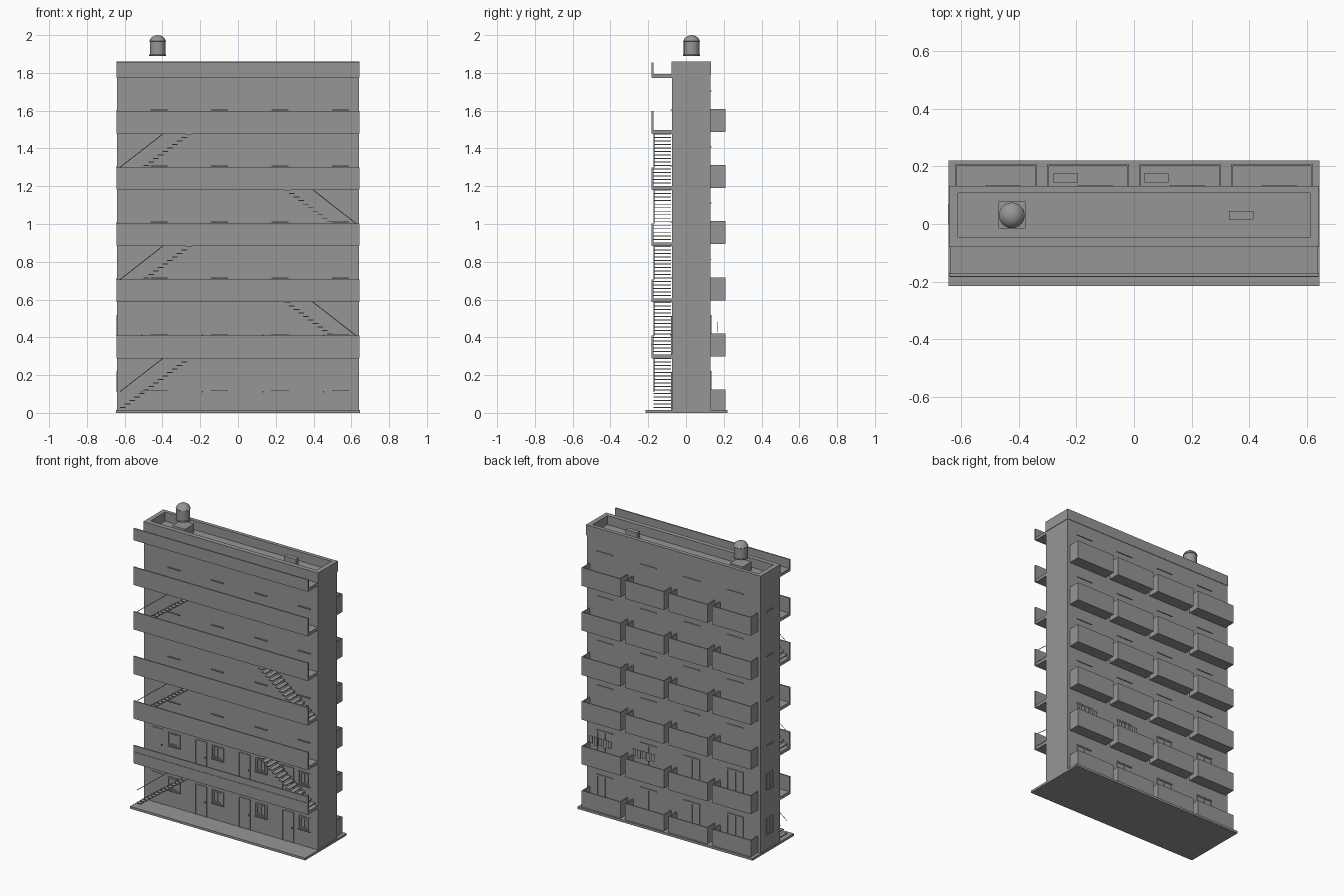
import bpy, bmesh, math

if "Cube" in bpy.data.objects:
    bpy.data.objects.remove(bpy.data.objects["Cube"], do_unlink=True)

grey = bpy.data.materials.new("plain_grey")
grey.use_nodes = True
COLOUR = (0.3, 0.305, 0.3, 1)
grey.diffuse_color = COLOUR
grey.node_tree.nodes["Principled BSDF"].inputs["Base Color"].default_value = COLOUR


def finish(name, bm):
    mesh = bpy.data.meshes.new(name)
    bm.to_mesh(mesh)
    bm.free()
    mesh.materials.append(grey)
    obj = bpy.data.objects.new(name, mesh)
    bpy.context.collection.objects.link(obj)
    return obj


def add_box(bm, x0, x1, y0, y1, z0, z1):
    verts = bmesh.ops.create_cube(bm, size=1)["verts"]
    for v in verts:
        v.co = (x1 if v.co.x > 0 else x0, y1 if v.co.y > 0 else y0, z1 if v.co.z > 0 else z0)


def boxes(name, items):
    bm = bmesh.new()
    for item in items:
        add_box(bm, *item)
    return finish(name, bm)


def wall_frame(x0, x1, y, z0, z1, bars, t=0.006, d=0.004):
    """Frame in the xz plane with evenly spaced upright bars."""
    parts = [(x0, x1, y - d, y + d, z1 - t, z1), (x0, x1, y - d, y + d, z0, z0 + t)]
    for i in range(bars + 2):
        x = x0 + (x1 - x0 - t) * i / (bars + 1)
        parts.append((x, x + t, y - d, y + d, z0, z1))
    return parts


HALF, FRONT, BACK = 0.64, -0.075, 0.13
GALLERY = -0.18
ROOF, TOP = 1.80, 1.86
STOREY = 0.297
floors = [0.012 + STOREY * i for i in range(6)]
bays = [-0.48, -0.16, 0.16, 0.48]

# Ground slab and main block
boxes("ground_slab", [(-0.645, 0.645, -0.215, 0.22, 0, 0.015)])
boxes("main_block", [(-HALF, HALF, FRONT, BACK, 0.01, ROOF)])

# Roof parapet ring
e, w = 0.003, 0.028
boxes("roof_parapet", [
    (-HALF - e, HALF + e, FRONT - e, FRONT + w, ROOF - 0.01, TOP),
    (-HALF - e, HALF + e, BACK - w + 0.006, BACK + e, ROOF - 0.01, TOP),
    (-HALF - e, -HALF + w, FRONT + w, BACK - w + 0.006, ROOF - 0.01, TOP),
    (HALF - w, HALF + e, FRONT + w, BACK - w + 0.006, ROOF - 0.01, TOP)])

# Front access galleries with solid parapets
slabs, parapets = [], []
for i in range(1, 7):
    z = 0.012 + STOREY * i
    slabs.append((-HALF, HALF, GALLERY, FRONT, z - 0.02, z))
    height = 0.10 if i < 6 else 0.06
    parapets.append((-HALF - e, HALF + e, GALLERY - 0.002, GALLERY + 0.007, z - 0.018, z + height))
boxes("gallery_slabs", slabs)
boxes("gallery_parapets", parapets)
boxes("gallery_trim", [(-HALF, HALF, GALLERY - 0.005, GALLERY, 0.358, 0.368)])

# Open stair flights alternating between the two ends, with a thin handrail
STEPS = 15
treads = []
for i in range(5):
    side = -1 if i % 2 == 0 else 1
    for k in range(STEPS):
        x = side * (0.61 - 0.025 * k)
        z = floors[i] + STOREY * (k + 1) / (STEPS + 1)
        treads.append((x - 0.015, x + 0.015, GALLERY + 0.007, FRONT - 0.004, z - 0.005, z))
    curve = bpy.data.curves.new("stair_handrail", "CURVE")
    curve.dimensions = "3D"
    curve.bevel_depth = 0.002
    curve.bevel_resolution = 0
    spline = curve.splines.new("POLY")
    spline.points.add(1)
    spline.points[0].co = (side * 0.625, GALLERY + 0.01, floors[i] + 0.10, 1)
    spline.points[1].co = (side * 0.39, GALLERY + 0.01, floors[i] + 0.283, 1)
    curve.materials.append(grey)
    rail = bpy.data.objects.new("stair_handrail", curve)
    bpy.context.collection.objects.link(rail)
boxes("stair_treads", treads)

# Rear balconies: floor, front panel and two sides
balconies = []
for z in floors:
    for c in bays:
        l, r, y1, top = c - 0.143, c + 0.143, 0.208, z + 0.112
        balconies += [(l, r, BACK, y1, z - 0.01, z + 0.004),
                      (l, r, y1 - 0.007, y1, z, top),
                      (l, l + 0.007, BACK, y1 - 0.007, z, top),
                      (r - 0.007, r, BACK, y1 - 0.007, z, top)]
boxes("rear_balconies", balconies)

# Front windows, doors and sills; rear sliding doors and lintels
windows, doors, sills, sliders, lintels, side_windows = [], [], [], [], [], []
for i, z in enumerate(floors):
    for c in bays:
        win = (c + 0.018, c + 0.108)
        sills.append((*win, FRONT - 0.008, FRONT, z + 0.105, z + 0.110))
        slide = (c - 0.035, c + 0.085)
        lintels.append((*slide, BACK, BACK + 0.006, z + 0.205, z + 0.21))
        if i < 2:
            windows += wall_frame(*win, FRONT, z + 0.11, z + 0.2, 1)
            windows += wall_frame(win[0] + 0.016, win[1] - 0.016, FRONT, z + 0.12, z + 0.19, 1)
            left = c - 0.1
            doors += wall_frame(left, left + 0.085, FRONT, z, z + 0.205, 0, 0.004)
            doors.append((left + 0.07, left + 0.075, FRONT - 0.008, FRONT, z + 0.095, z + 0.105))
            sliders += wall_frame(*slide, BACK, z, z + 0.205, 1)
    side_windows.append((-HALF - 0.007, -HALF, 0, 0.07, z + 0.1, z + 0.105))
    if i < 2:
        for y in (0, 0.032, 0.064):
            side_windows.append((-HALF - 0.004, -HALF, y, y + 0.006, z + 0.105, z + 0.21))
        side_windows.append((-HALF - 0.004, -HALF, 0, 0.07, z + 0.204, z + 0.21))
boxes("front_window_frames", windows)
boxes("front_doors", doors)
boxes("front_window_sills", sills)
boxes("rear_sliding_doors", sliders)
boxes("rear_door_lintels", lintels)
boxes("side_windows", side_windows)

# Laundry hung over two balconies and low boxes on the top balconies
laundry = []
for c in bays[2:]:
    laundry.append((c - 0.05, c + 0.12, 0.165, 0.167, floors[1] + 0.172, floors[1] + 0.174))
    for k in range(5):
        x = c - 0.045 + 0.034 * k
        laundry.append((x, x + 0.024, 0.165, 0.167, floors[1] + 0.125 - 0.008 * (k % 2), floors[1] + 0.172))
boxes("laundry", laundry)
boxes("balcony_boxes", [(x, x + 0.085, 0.145, 0.175, floors[5], floors[5] + 0.05) for x in (-0.28, 0.035)])

# Roof equipment
boxes("tank_plinth", [(-0.472, -0.378, -0.016, 0.078, ROOF - 0.01, 1.855)])
boxes("roof_vent", [(0.33, 0.415, 0.015, 0.045, ROOF - 0.01, 1.855)])

# Domed water tank, turned from a profile
profile = [(0, 1.89), (0.045, 1.89), (0.045, 1.896), (0.042, 1.898), (0.042, 1.965),
           (0.045, 1.968), (0.036, 1.985), (0.02, 1.996), (0, 2.0)]
bm = bmesh.new()
ring = [bm.verts.new((r, 0, z)) for r, z in profile]
edges = [bm.edges.new(pair) for pair in zip(ring, ring[1:])]
bmesh.ops.spin(bm, geom=ring + edges, cent=(0, 0, 0), axis=(0, 0, 1),
               angle=math.tau, steps=20, use_duplicate=False)
bmesh.ops.remove_doubles(bm, verts=bm.verts, dist=0.0005)
bmesh.ops.recalc_face_normals(bm, faces=bm.faces)
tank = finish("water_tank", bm)
tank.location = (-0.425, 0.03, 0)
bpy.context.view_layer.objects.active = tank
tank.select_set(True)
bpy.ops.object.shade_smooth_by_angle(angle=math.radians(40))
